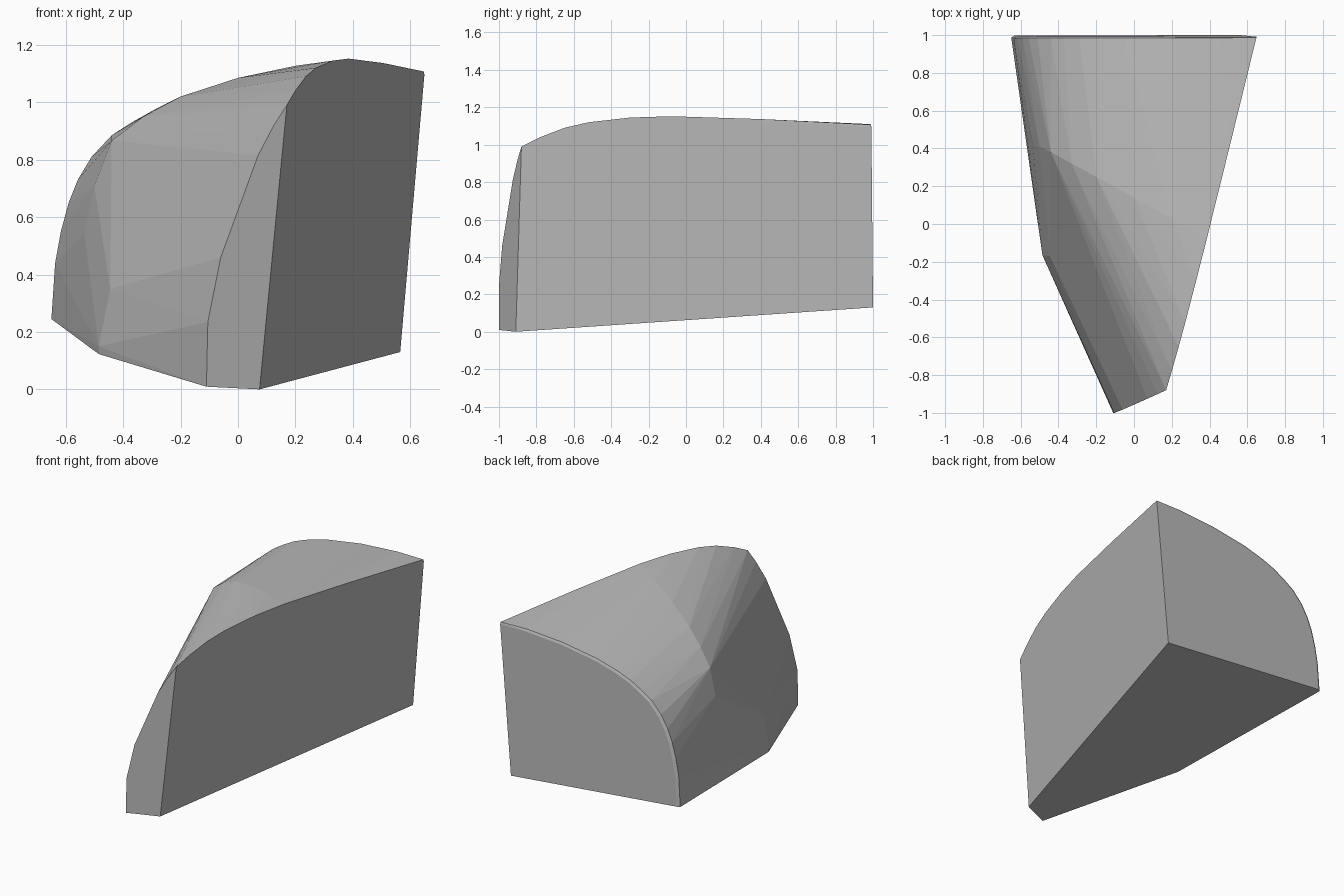
import bpy, bmesh

# Planes of the flat cut sides
def on_bottom(x, y):
    return (x, y, -0.0955 * (x - 0.075) + 0.0926 * (y + 0.91))

def on_right(y, z):
    return (0.303 + 0.2505 * y + 0.0885 * z, y, z)

def on_front(x, z):
    return (x, -0.91 + 0.485 * (x - 0.075) - 0.016 * z, z)

# Outline of the sloping base
points = [on_bottom(*p) for p in
          [(0.075, -0.91), (-0.11, -1.0), (-0.485, -0.16), (-0.65, 0.988), (0.565, 1.0)]]

# Curved top edge of the right side (y, z)
points += [on_right(*p) for p in
           [(-0.88, 0.99), (-0.78, 1.04), (-0.65, 1.09), (-0.52, 1.12), (-0.3, 1.145),
            (-0.08, 1.152), (0.4, 1.137), (0.988, 1.107)]]

# Curved edge of the narrow front side (x, z)
points += [on_front(*p) for p in
           [(-0.105, 0.235), (-0.06, 0.46), (0.07, 0.815), (0.125, 0.92)]]

# Curved edge of the back (x, z), with a thin bevel onto the back face
back = [(-0.637, 0.44), (-0.617, 0.55), (-0.59, 0.65), (-0.558, 0.73), (-0.51, 0.81),
        (-0.44, 0.885), (-0.37, 0.93), (-0.29, 0.975), (-0.2, 1.01), (-0.05, 1.052),
        (0.2, 1.092), (0.46, 1.11)]
points += [(x, 0.985, z) for x, z in back]
points += [(0.58 + (x - 0.58) * 0.985, 1.0 - 0.008 * z, 0.13 + (z - 0.13) * 0.985)
           for x, z in back + [(-0.65, 0.248), (0.65, 1.107)]]

# Ridge and corners of the left flank
points += [(-0.485, -0.165, 0.15), (-0.445, -0.17, 0.35), (-0.535, 0.42, 0.54),
           (-0.5, 0.41, 0.71), (-0.44, 0.38, 0.866), (-0.33, 0.32, 0.95),
           (-0.2, 0.25, 1.02), (0.0, 0.14, 1.085), (0.2, 0.03, 1.127)]

bm = bmesh.new()
for p in points:
    bm.verts.new(p)
bmesh.ops.convex_hull(bm, input=bm.verts[:])
bmesh.ops.delete(bm, geom=[v for v in bm.verts if not v.link_faces], context='VERTS')
bmesh.ops.dissolve_limit(bm, angle_limit=0.015, verts=bm.verts[:], edges=bm.edges[:])
bmesh.ops.recalc_face_normals(bm, faces=bm.faces[:])

mesh = bpy.data.meshes.new("stone_chunk")
bm.to_mesh(mesh)
bm.free()
stone = bpy.data.objects.new("stone_chunk", mesh)
bpy.context.collection.objects.link(stone)

grey = bpy.data.materials.new("stone_grey")
grey.diffuse_color = (0.5, 0.5, 0.5, 1)
mesh.materials.append(grey)
